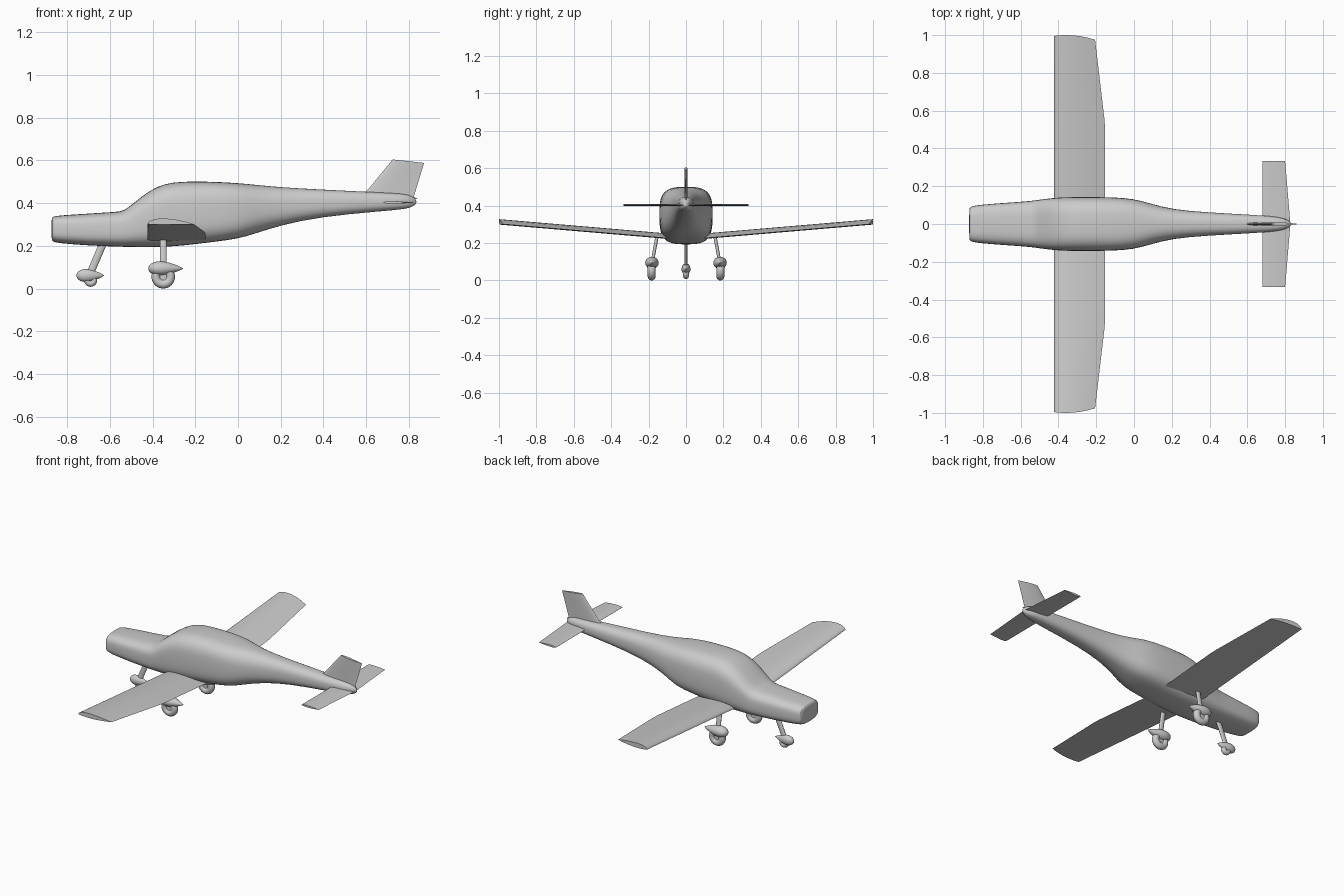
import bpy, bmesh
from math import sin, cos, pi, sqrt, radians
from mathutils import Vector

default = bpy.data.objects.get("Cube")
if default:
    bpy.data.objects.remove(default, do_unlink=True)

# Single paint colour
paint = bpy.data.materials.new("light grey paint")
paint.use_nodes = True
grey = (0.6, 0.6, 0.6, 1)
paint.diffuse_color = grey
paint.node_tree.nodes["Principled BSDF"].inputs["Base Color"].default_value = grey


def finish(obj, angle=40):
    obj.data.materials.clear()
    obj.data.materials.append(paint)
    bpy.ops.object.select_all(action="DESELECT")
    obj.select_set(True)
    bpy.context.view_layer.objects.active = obj
    bpy.ops.object.shade_smooth_by_angle(angle=radians(angle))
    return obj


def loft(name, rings, angle=40):
    """Skin a list of equal closed rings and cap both ends."""
    bm = bmesh.new()
    loops = [[bm.verts.new(p) for p in ring] for ring in rings]
    n = len(loops[0])
    for a, b in zip(loops, loops[1:]):
        for i in range(n):
            j = (i + 1) % n
            bm.faces.new((a[i], a[j], b[j], b[i]))
    bm.faces.new(loops[0])
    bm.faces.new(loops[-1])
    bmesh.ops.recalc_face_normals(bm, faces=bm.faces)
    mesh = bpy.data.meshes.new(name)
    bm.to_mesh(mesh)
    bm.free()
    obj = bpy.data.objects.new(name, mesh)
    bpy.context.collection.objects.link(obj)
    return finish(obj, angle)


def mirror_y(obj):
    mod = obj.modifiers.new("mirror", "MIRROR")
    mod.use_axis = (False, True, False)
    # Mirror across the aircraft centreline
    mod.mirror_object = fuselage


def teardrop(t):
    """Blunt nose, pointed tail, peak value about one."""
    return 2.6 * sqrt(t) * (1 - t)


def power(v, e):
    return abs(v) ** e * (1 if v > 0 else -1)


def section(x, low, high, half, squareness, n=32):
    mid, tall = (low + high) / 2, (high - low) / 2
    e = 2 / squareness
    angles = [2 * pi * i / n for i in range(n)]
    return [(x, half * power(cos(a), e), mid + tall * power(sin(a), e)) for a in angles]


# Fuselage stations: x, underside, top, half width
stations = [
    (-.873, .228, .328, .08), (-.868, .219, .337, .091), (-.84, .212, .342, .1),
    (-.7, .201, .351, .111), (-.57, .196, .359, .12), (-.535, .195, .362, .124),
    (-.485, .194, .403, .131), (-.414, .192, .46, .14), (-.344, .195, .492, .143),
    (-.26, .2, .502, .143), (-.12, .217, .501, .143), (0, .232, .494, .134),
    (.08, .257, .486, .111), (.2, .296, .474, .077), (.38, .335, .464, .062),
    (.66, .361, .45, .047), (.77, .37, .445, .038), (.815, .38, .434, .022),
    (.836, .398, .414, .005)]
fuselage = loft("fuselage", [
    section(x, low, high, half, 3.2 if x < 0.05 else 2.5)
    for x, low, high, half in stations])
fuselage.modifiers.new("smooth", "SUBSURF").levels = 1

# Chord fractions round an airfoil, over the top then back underneath
over = [(i / 10) ** 2 for i in range(11)]
under = over[-2:0:-1]


def airfoil(lead, trail, thick, belly, place):
    """place(x, offset, t) turns section coordinates into a point."""
    chord = trail - lead
    pts = [(t, thick * teardrop(t)) for t in over]
    pts += [(t, -belly * teardrop(t)) for t in under]
    return [place(lead + chord * t, h, t) for t, h in pts]


# Main wings: straight leading edge, cranked trailing edge, curved raked tips
def wing_ring(y, trail, rake):
    def place(x, h, t):
        yy = y - rake * (t - 0.3) ** 2
        return (x, yy, 0.218 + 0.085 * yy + h)
    return airfoil(-.423, trail, .025, .004, place)


mirror_y(loft("main_wings", [wing_ring(0, -.153, 0), wing_ring(.5, -.153, 0),
                             wing_ring(.55, -.156, 0), wing_ring(1, -.206, .05)]))

# Tailplane: thin symmetric section with a slightly swept trailing edge
mirror_y(loft("tailplane", [
    airfoil(.68, trail, .006, .006, lambda x, h, t, y=y: (x, y, .403 + h))
    for y, trail in ((0, .828), (.333, .8))]))

# Fin: swept leading edge with a sloping top
fin = [(.56, .84, .42, .42), (.61, .823, .465, .43), (.724, .871, .604, .588)]
loft("tail_fin", [
    airfoil(lead, trail, .008, .008,
            lambda x, h, t, a=a, b=b: (x, h, a + (b - a) * t))
    for lead, trail, a, b in fin])


# Landing gear: strut, teardrop fairing and tyre with hub
def strut(name, top, foot, long, wide):
    ring = [Vector((long * cos(a), wide * sin(a), 0))
            for a in [2 * pi * i / 16 for i in range(16)]]
    return loft(name, [[Vector(c) + p for p in ring] for c in (top, foot)])


def fairing(name, nose, tail, y, z, wide, tall):
    rings = []
    for i in range(15):
        t = min(max((i / 14) ** 1.6, .001), .995)
        r = teardrop(t)
        rings.append([(nose + (tail - nose) * t, y + wide * r * cos(a), z + tall * r * sin(a))
                      for a in [2 * pi * k / 24 for k in range(24)]])
    return loft(name, rings)


def wheel(name, centre, radius, tube):
    bpy.ops.mesh.primitive_torus_add(
        location=centre, rotation=(pi / 2, 0, 0), major_radius=radius - tube,
        minor_radius=tube, major_segments=32, minor_segments=16)
    tyre = bpy.context.object
    tyre.name = name + "_tyre"
    bpy.ops.mesh.primitive_cylinder_add(
        location=centre, rotation=(pi / 2, 0, 0), radius=radius - tube,
        depth=tube, vertices=24)
    hub = bpy.context.object
    hub.name = name + "_hub"
    return [finish(tyre), finish(hub)]


strut("nose_strut", (-.63, 0, .215), (-.692, 0, .07), .019, .009)
fairing("nose_fairing", -.756, -.625, 0, .061, .024, .03)
wheel("nose_wheel", (-.69, 0, .039), .031, .015)

main_gear = [strut("main_struts", (-.35, .155, .235), (-.35, .18, .1), .016, .009),
             fairing("main_fairings", -.42, -.255, .182, .094, .036, .033)]
main_gear += wheel("main_wheels", (-.35, .184, .055), .055, .021)
for part in main_gear:
    mirror_y(part)
